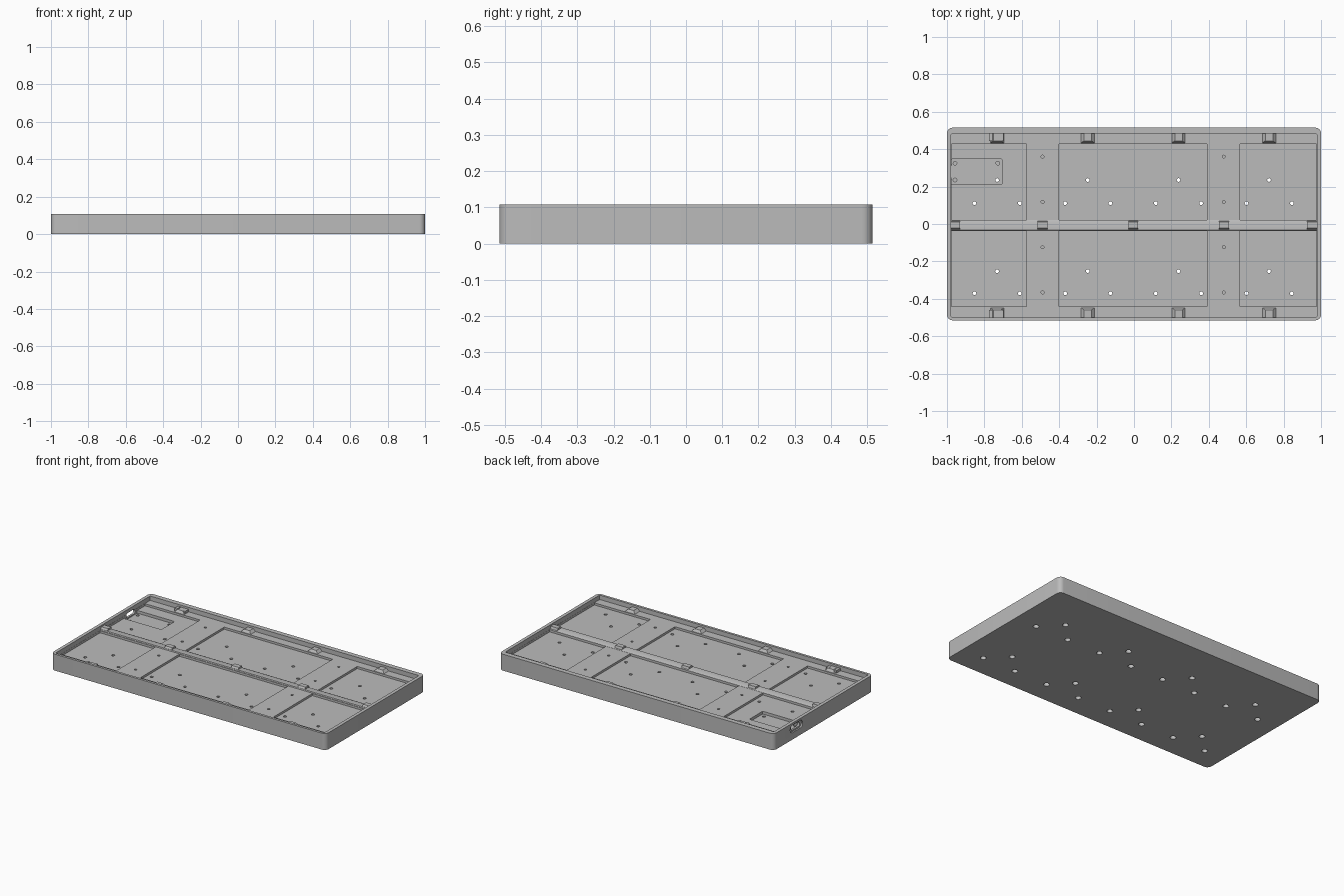
import bpy, bmesh, math
from mathutils import Vector

if "Cube" in bpy.data.objects:
    bpy.data.objects.remove(bpy.data.objects["Cube"])

L, W, H = 1.0, 0.515, 0.108      # half length, half width, height
FLOOR, LEDGE = 0.065, 0.079      # pocket floor and ledge heights
YC = -0.007                      # centre line of the interior layout

grey = bpy.data.materials.new("grey plastic")
grey.diffuse_color = (0.5, 0.5, 0.5, 1)
grey.use_nodes = True
grey.node_tree.nodes["Principled BSDF"].inputs["Base Color"].default_value = grey.diffuse_color


def prism(bm, pts, a, b, place):
    """Extrude a closed outline from depth a to depth b."""
    lo = [bm.verts.new(place(u, v, a)) for u, v in pts]
    hi = [bm.verts.new(place(u, v, b)) for u, v in pts]
    n = len(pts)
    bm.faces.new(lo)
    bm.faces.new(hi[::-1])
    for i in range(n):
        j = (i + 1) % n
        bm.faces.new((lo[j], lo[i], hi[i], hi[j]))


def flat(u, v, d):
    return (u, v, d)


def along_x(u, v, d):
    return (d, u, v)


def along_y(u, v, d):
    return (u, d, v)


def rounded(x0, x1, y0, y1, r, seg=6):
    pts = []
    for cx, cy, a in ((x1 - r, y1 - r, 0), (x0 + r, y1 - r, 90),
                      (x0 + r, y0 + r, 180), (x1 - r, y0 + r, 270)):
        for i in range(seg + 1):
            t = math.radians(a + 90 * i / seg)
            pts.append((cx + r * math.cos(t), cy + r * math.sin(t)))
    return pts


def box(bm, x0, x1, y0, y1, z0, z1):
    prism(bm, [(x0, y0), (x1, y0), (x1, y1), (x0, y1)], z0, z1, flat)


def disc(bm, x, y, r, z0, z1, n=12):
    pts = [(x + r * math.cos(2 * math.pi * i / n),
            y + r * math.sin(2 * math.pi * i / n)) for i in range(n)]
    prism(bm, pts, z0, z1, flat)


def finish(bm, name):
    bmesh.ops.recalc_face_normals(bm, faces=bm.faces)
    me = bpy.data.meshes.new(name)
    bm.to_mesh(me)
    bm.free()
    me.materials.append(grey)
    ob = bpy.data.objects.new(name, me)
    bpy.context.collection.objects.link(ob)
    return ob


def cut(target, bm, name):
    c = finish(bm, name)
    c.hide_render = True
    m = target.modifiers.new(name, 'BOOLEAN')
    m.operation, m.solver, m.object = 'DIFFERENCE', 'EXACT', c
    bpy.context.view_layer.objects.active = target
    bpy.ops.object.modifier_apply(modifier=name)
    bpy.data.objects.remove(c)


# Tray body with rounded vertical corners
bm = bmesh.new()
prism(bm, rounded(-L, L, -W, W, 0.03), 0, H, flat)
tray = finish(bm, "tray")

# Main recess down to the ledge
bm = bmesh.new()
prism(bm, rounded(-0.978, 0.978, -0.499, 0.483, 0.008, 3), LEDGE, H + 0.1, flat)
cut(tray, bm, "recess_cutter")

# Six shallow pockets, separated by platforms and the centre rail
bm = bmesh.new()
for x0, x1 in ((-0.977, -0.575), (-0.4, 0.39), (0.568, 0.977)):
    for y0, y1 in ((0.022, 0.428), (-0.442, -0.038)):
        box(bm, x0, x1, y0, y1, FLOOR, LEDGE + 0.01)
cut(tray, bm, "pocket_cutter")

# Circuit board slot beside the port
bm = bmesh.new()
prism(bm, rounded(-0.977, -0.705, 0.21, 0.348, 0.01, 3), FLOOR - 0.018, FLOOR + 0.01, flat)
cut(tray, bm, "board_slot_cutter")

# Through holes, with blind holes in the platforms and board slot
columns = [-0.853 + 0.2424 * i for i in range(8)]
posts = [-0.732, -0.247, 0.238, 0.722]
spots = [(x, y) for x in columns for y in (0.111, -0.371)]
spots += [(x, y) for x in posts for y in (0.235, -0.252)]
bm = bmesh.new()
for x, y in spots:
    disc(bm, x, y, 0.010, -0.05, 0.12)
for x in (-0.489, 0.48):
    for y in (0.36, 0.118, -0.124, -0.366):
        disc(bm, x, y, 0.008, 0.03, 0.12)
for x, y in ((-0.957, 0.325), (-0.728, 0.325), (-0.957, 0.235)):
    disc(bm, x, y, 0.010, 0.03, 0.12)
cut(tray, bm, "hole_cutter")

# Counterbores underneath
bm = bmesh.new()
for x, y in spots:
    disc(bm, x, y, 0.018, -0.05, 0.03, 16)
cut(tray, bm, "counterbore_cutter")

# Port through the left wall, with a wider outer recess
for name, hw, hh, x1 in (("port_recess", 0.065, 0.025, -0.99),
                         ("port_opening", 0.045, 0.015, -0.96)):
    bm = bmesh.new()
    prism(bm, rounded(0.28 - hw, 0.28 + hw, 0.07 - hh, 0.07 + hh, hh * 0.99),
          -1.05, x1, along_x)
    cut(tray, bm, name)

# Centre rail with a sloped back edge
bm = bmesh.new()
prism(bm, [(-0.036, LEDGE - 0.005), (0.021, LEDGE - 0.005), (0.021, LEDGE + 0.001),
           (0.008, LEDGE + 0.007), (-0.032, LEDGE + 0.007)], -0.979, 0.979, along_x)
finish(bm, "centre_rail")

# Upright clips on the rail
bm = bmesh.new()
for x0, x1 in ((-0.979, -0.93), (-0.515, -0.463), (-0.03, 0.022),
               (0.455, 0.507), (0.925, 0.979)):
    prism(bm, [(-0.034, LEDGE), (0.016, LEDGE), (0.01, 0.098), (-0.022, 0.098)],
          x0, x1, along_x)
finish(bm, "rail_clips")

# Trapezoid bumps along the front and back ledges
bm = bmesh.new()
for x in posts:
    for y0, y1 in ((0.431, 0.484), (-0.445, -0.5)):
        n = len(bm.verts)
        prism(bm, [(x - 0.04, LEDGE - 0.004), (x + 0.04, LEDGE - 0.004),
                   (x + 0.02, 0.095), (x - 0.02, 0.095)], y0, y1, along_y)
        bm.verts.ensure_lookup_table()
        for v in bm.verts[n:]:           # lean the inner face back
            if v.co.z > 0.09 and abs(v.co.y - y0) < 1e-4:
                v.co.y += math.copysign(0.014, y1)
finish(bm, "ledge_bumps")

# Side cheeks next to the left bumps
bm = bmesh.new()
for y0, y1 in ((0.445, 0.484), (-0.5, -0.459)):
    for x0, x1 in ((-0.775, -0.757), (-0.715, -0.697)):
        box(bm, x0, x1, y0, y1, LEDGE - 0.004, 0.096)
finish(bm, "bump_cheeks")

# Smooth the rounded corners and holes while keeping edges crisp
for ob in bpy.context.scene.objects:
    ob.select_set(True)
    bpy.context.view_layer.objects.active = ob
bpy.ops.object.shade_smooth_by_angle(angle=math.radians(30))
